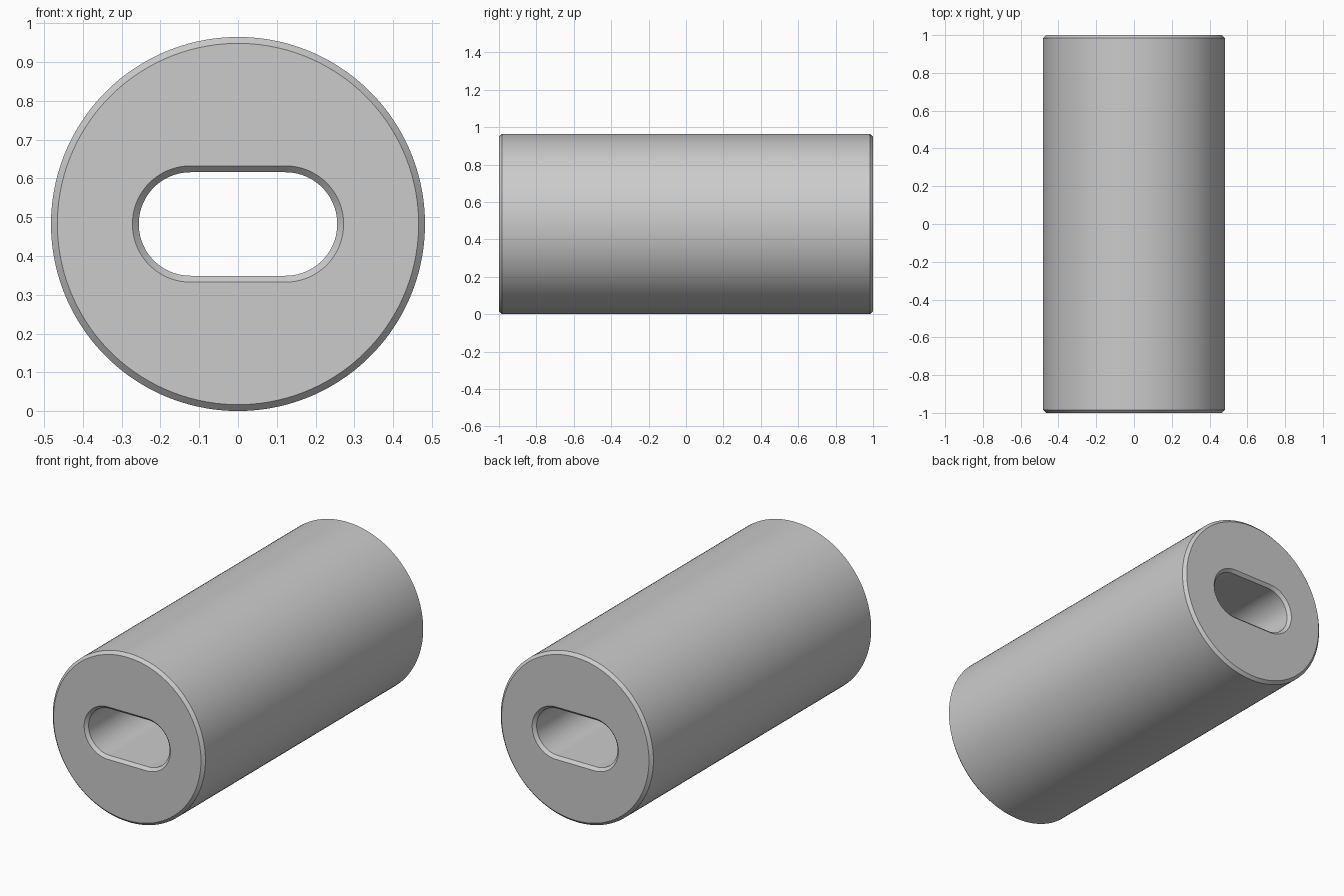
import bpy, bmesh
from math import pi, sin, cos

cube = bpy.data.objects.get("Cube")
if cube:
    bpy.data.objects.remove(cube, do_unlink=True)

HALF = 64           # points per half loop
RADIUS = 0.4825     # outer radius, also axis height
SLOT_R = 0.1335     # slot end radius
SLOT_X = 0.1225     # slot arc centre offset
CH = 0.0165         # chamfer


def circle(r):
    return [(r * cos(a), r * sin(a))
            for a in (-pi / 2 + pi * (i + 0.5) / HALF for i in range(2 * HALF))]


def stadium(r):
    half = [(SLOT_X + r * cos(a), r * sin(a))
            for a in (-pi / 2 + pi * i / (HALF - 1) for i in range(HALF))]
    return half + [(-x, -z) for x, z in half]


# Cross-section loops, from the slot out over the front end and back
sections = [
    (stadium(SLOT_R), -1 + CH), (stadium(SLOT_R + CH), -1),
    (circle(RADIUS - CH), -1), (circle(RADIUS), -1 + CH),
]
sections += [(loop, -y) for loop, y in reversed(sections)]

# Slotted cylinder body: skin the closed chain of loops
bm = bmesh.new()
rings = [[bm.verts.new((x, y, z + RADIUS)) for x, z in loop] for loop, y in sections]
for k, a in enumerate(rings):
    b = rings[(k + 1) % len(rings)]
    for i in range(len(a)):
        j = (i + 1) % len(a)
        bm.faces.new((a[i], a[j], b[j], b[i]))
bmesh.ops.recalc_face_normals(bm, faces=bm.faces)
mesh = bpy.data.meshes.new("slotted_cylinder")
bm.to_mesh(mesh)
bm.free()
body = bpy.data.objects.new("slotted_cylinder", mesh)
bpy.context.collection.objects.link(body)

# Plain grey finish
grey = bpy.data.materials.new("plain_grey")
grey.use_nodes = True
colour = (0.6, 0.6, 0.6, 1)
grey.diffuse_color = colour
grey.node_tree.nodes["Principled BSDF"].inputs["Base Color"].default_value = colour
mesh.materials.append(grey)

# Smooth walls, crisp chamfer edges
bpy.ops.object.select_all(action='DESELECT')
body.select_set(True)
bpy.context.view_layer.objects.active = body
bpy.ops.object.shade_smooth_by_angle(angle=pi / 6)
